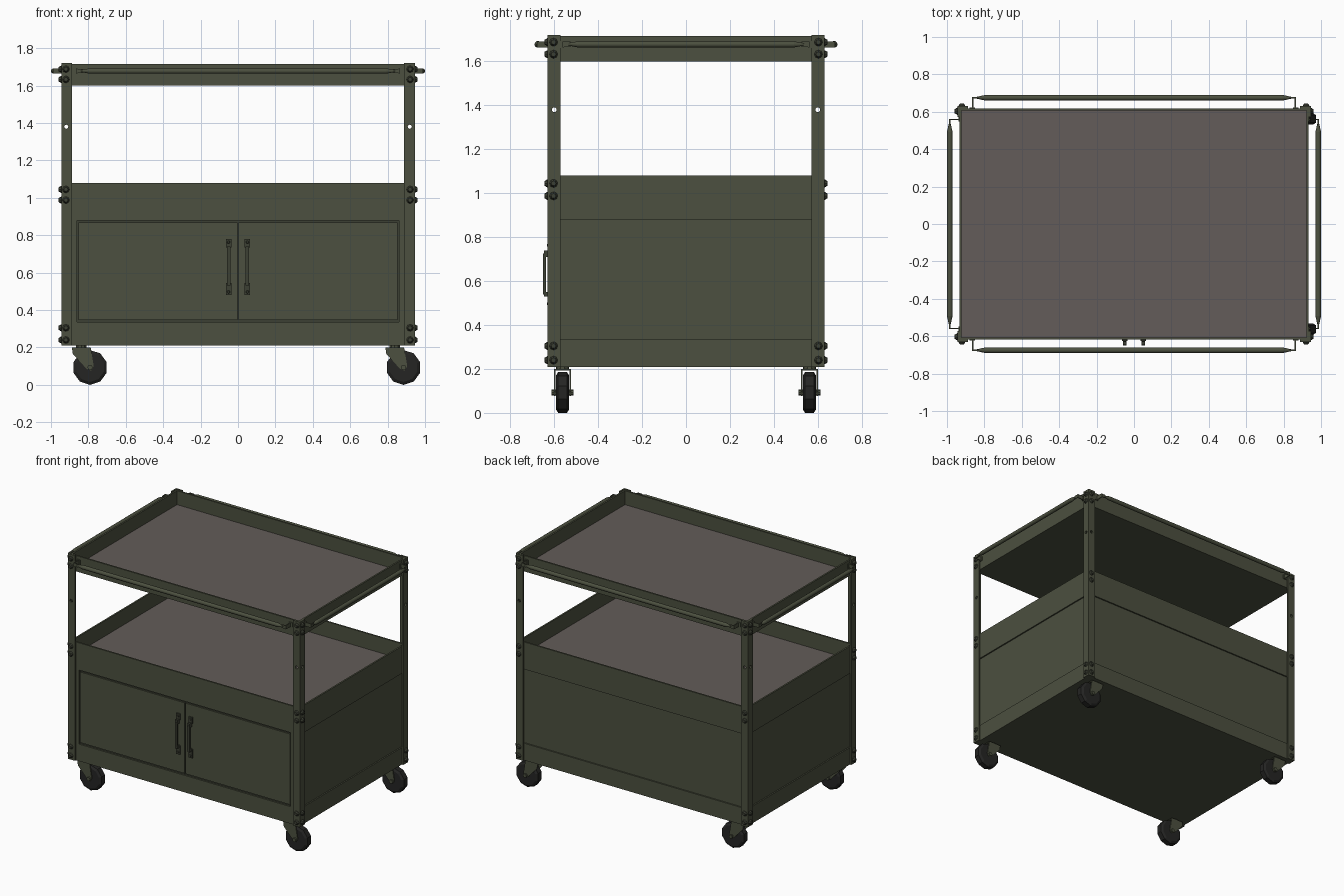
import bpy, bmesh, math
from mathutils import Matrix, Vector

if "Cube" in bpy.data.objects:
    bpy.data.objects.remove(bpy.data.objects["Cube"])


def material(name, rgb):
    m = bpy.data.materials.new(name)
    m.use_nodes = True
    m.diffuse_color = (*rgb, 1)
    m.node_tree.nodes["Principled BSDF"].inputs["Base Color"].default_value = (*rgb, 1)
    return m


GREEN = material("olive green paint", (0.072, 0.080, 0.050))
TAUPE = material("taupe mat", (0.125, 0.107, 0.100))
RUBBER = material("black rubber", (0.018, 0.018, 0.017))
STEEL = material("dark olive steel", (0.045, 0.050, 0.034))


def finish(name, bm, mat, smooth=False):
    bmesh.ops.recalc_face_normals(bm, faces=bm.faces)
    me = bpy.data.meshes.new(name)
    bm.to_mesh(me)
    bm.free()
    me.materials.append(mat)
    ob = bpy.data.objects.new(name, me)
    bpy.context.collection.objects.link(ob)
    if smooth:
        bpy.context.view_layer.objects.active = ob
        bpy.ops.object.select_all(action='DESELECT')
        ob.select_set(True)
        bpy.ops.object.shade_smooth_by_angle(angle=math.radians(50))
    return ob


def add_box(bm, lo, hi):
    a, b = Vector(lo), Vector(hi)
    size = Matrix.Diagonal((*[abs(v) for v in b - a], 1))
    bmesh.ops.create_cube(bm, size=1, matrix=Matrix.Translation((a + b) / 2) @ size)


def box(name, lo, hi, mat=GREEN):
    bm = bmesh.new()
    add_box(bm, lo, hi)
    return finish(name, bm, mat)


def add_rod(bm, centre, axis, r1, r2, depth, sides):
    rot = Vector((0, 0, 1)).rotation_difference(Vector(axis)).to_matrix().to_4x4()
    bmesh.ops.create_cone(bm, cap_ends=True, segments=sides, radius1=r1, radius2=r2,
                          depth=depth, matrix=Matrix.Translation(centre) @ rot)


X, Y, T = 0.945, 0.63, 0.012      # outer half sizes and sheet thickness
BOTTOM, TOP = 0.21, 1.72
FLANGE = 0.058
SIGNS = [(sx, sy) for sx in (-1, 1) for sy in (-1, 1)]


def tray(name, z0, z1, floor_z, floor_mat):
    """Four sheet walls around a floor."""
    bm = bmesh.new()
    w, d = X - T, Y - T
    for s in (-1, 1):
        add_box(bm, (-w, s * d, z0), (w, s * (d - T), z1))
        add_box(bm, (s * w, -d + T, z0), (s * (w - T), d - T, z1))
    finish(name + "_walls", bm, GREEN)
    box(name + "_floor", (-w + T, -d + T, floor_z), (w - T, d - T, floor_z + 0.006), floor_mat)
    box(name + "_underside", (-w + T, -d + T, floor_z - 0.008), (w - T, d - T, floor_z))


tray("top_tray", 1.60, TOP - 0.004, 1.608, TAUPE)
tray("middle_tray", 0.88, 1.08, 0.96, TAUPE)
tray("bottom_tray", BOTTOM, 0.335, 0.218, GREEN)

# Recessed cabinet panels
for s, label in ((-1, "right"), (1, "left")):
    box(label + "_panel", (s * 0.913, -0.60, 0.3), (s * 0.923, 0.60, 0.9))
box("back_panel", (-0.92, 0.598, 0.3), (0.92, 0.608, 0.9))
box("front_recess", (-0.92, -0.606, 0.3), (0.92, -0.596, 0.9), STEEL)

# Front frame and doors
for s, label in ((-1, "right"), (1, "left")):
    box(label + "_frame_stile", (s * 0.862, -0.618, 0.335), (s * 0.92, -0.606, 0.88))
    box(label + "_door", (s * 0.004, -0.617, 0.348), (s * 0.854, -0.606, 0.868))

    # Door handle: two feet, an arched grip and screws
    bm = bmesh.new()
    x = s * 0.05
    for z0, z1 in ((0.48, 0.545), (0.735, 0.78)):
        add_box(bm, (x - 0.015, -0.626, z0), (x + 0.015, -0.617, z1))
    for z in (0.497, 0.763):
        add_rod(bm, (x, -0.628, z), (0, -1, 0), 0.009, 0.006, 0.008, 8)
    for z0, z1 in ((0.53, 0.55), (0.71, 0.74)):
        add_box(bm, (x - 0.009, -0.647, z0), (x + 0.009, -0.62, z1))
    add_box(bm, (x - 0.009, -0.65, 0.54), (x + 0.009, -0.638, 0.725))
    finish(label + "_door_handle", bm, STEEL)

# Angle-iron corner posts with a peg hole in each flange
HOLE_Z, HOLE_R = 1.38, 0.011
for sx, sy in SIGNS:
    name = f"{'front' if sy < 0 else 'back'}_{'left' if sx > 0 else 'right'}"
    for part in ("wide", "side"):
        if part == "wide":
            post = box(f"{name}_post_{part}_flange", (sx * X, sy * Y, BOTTOM),
                       (sx * (X - FLANGE), sy * (Y - T), TOP))
            hole, axis = (sx * 0.918, sy * Y, HOLE_Z), (0, 1, 0)
        else:
            post = box(f"{name}_post_{part}_flange", (sx * X, sy * (Y - T), BOTTOM),
                       (sx * (X - T), sy * (Y - FLANGE), TOP))
            hole, axis = (sx * X, sy * 0.60, HOLE_Z), (1, 0, 0)
        bm = bmesh.new()
        add_rod(bm, hole, axis, HOLE_R, HOLE_R, 0.05, 12)
        cutter = finish("hole_cutter", bm, GREEN)
        cutter.hide_render = True
        mod = post.modifiers.new("hole", 'BOOLEAN')
        mod.operation, mod.object, mod.solver = 'DIFFERENCE', cutter, 'EXACT'
        bpy.context.view_layer.objects.active = post
        bpy.ops.object.modifier_apply(modifier=mod.name)
        bpy.data.objects.remove(cutter)

    # Bolts in pairs at each tray
    bm = bmesh.new()
    for z in (0.24, 0.305, 0.988, 1.045, 1.633, 1.688):
        for p, n in (((sx * 0.92, sy * (Y + 0.007), z), (0, sy, 0)),
                     ((sx * (X + 0.007), sy * 0.603, z), (sx, 0, 0))):
            if n[0] and sy > 0 and 0.9 < z < 1.1:
                continue
            add_rod(bm, p, n, 0.019, 0.011, 0.014, 8)
    finish(name + "_bolts", bm, STEEL)

    # Swivel caster: plate, stem, fork cheeks, axle, wheel
    px, wx, wy, r = sx * 0.838, sx * 0.838 + 0.047, sy * 0.562, 0.093
    bm = bmesh.new()
    add_box(bm, (px - 0.05, wy - 0.037, 0.192), (px + 0.05, wy + 0.037, 0.2))
    add_rod(bm, (px, wy, 0.205), (0, 0, 1), 0.03, 0.03, 0.02, 10)
    cheek = ((px - 0.05, 0.2), (px + 0.05, 0.2), (wx + 0.02, 0.1),
             (wx + 0.006, 0.076), (wx - 0.018, 0.085), (px - 0.045, 0.165))
    for s in (-1, 1):
        face = bm.faces.new([bm.verts.new((x, wy + s * 0.032, z)) for x, z in cheek])
        out = bmesh.ops.extrude_face_region(bm, geom=[face])["geom"]
        bmesh.ops.translate(bm, vec=(0, s * 0.006, 0),
                            verts=[v for v in out if isinstance(v, bmesh.types.BMVert)])
    add_rod(bm, (wx, wy, r), (0, 1, 0), 0.014, 0.014, 0.1, 8)
    finish(name + "_caster_fork", bm, GREEN)
    bm = bmesh.new()
    add_rod(bm, (wx, wy, r), (0, 1, 0), r, r, 0.04, 10)
    for s in (-1, 1):
        add_rod(bm, (wx, wy + s * 0.025, r), (0, s, 0), r, r - 0.016, 0.01, 10)
    bmesh.ops.remove_doubles(bm, verts=bm.verts, dist=0.0005)
    finish(name + "_wheel", bm, RUBBER)


def push_bar(name, half, out, wall, angle):
    """Tapered bar on two strip brackets, turned to face one side."""
    z, tip, r = 1.678, half - 0.025, 0.015
    bm = bmesh.new()
    add_rod(bm, (0, -out, z), (1, 0, 0), r, r, 2 * (tip - 0.045), 10)
    for s in (-1, 1):
        add_rod(bm, (s * (tip - 0.0225), -out, z), (s, 0, 0), r, 0.005, 0.045, 10)
        add_box(bm, (s * (tip - 0.01), -out - 0.003, z - 0.012), (s * half, -out + 0.003, z + 0.012))
        add_box(bm, (s * half, -out - 0.003, z - 0.014), (s * (half - 0.006), -wall, z + 0.014))
        add_box(bm, (s * (half + 0.015), -wall - 0.006, z - 0.016),
                (s * (half - 0.015), -wall, z + 0.016))
    bm.transform(Matrix.Rotation(angle, 4, 'Z'))
    finish(name, bm, GREEN, smooth=True)


push_bar("front_push_bar", 0.865, 0.675, Y - T, 0)
push_bar("back_push_bar", 0.865, 0.675, Y - T, math.pi)
push_bar("left_push_bar", 0.562, 0.985, X - T, math.pi / 2)
push_bar("right_push_bar", 0.562, 0.985, X - T, -math.pi / 2)
